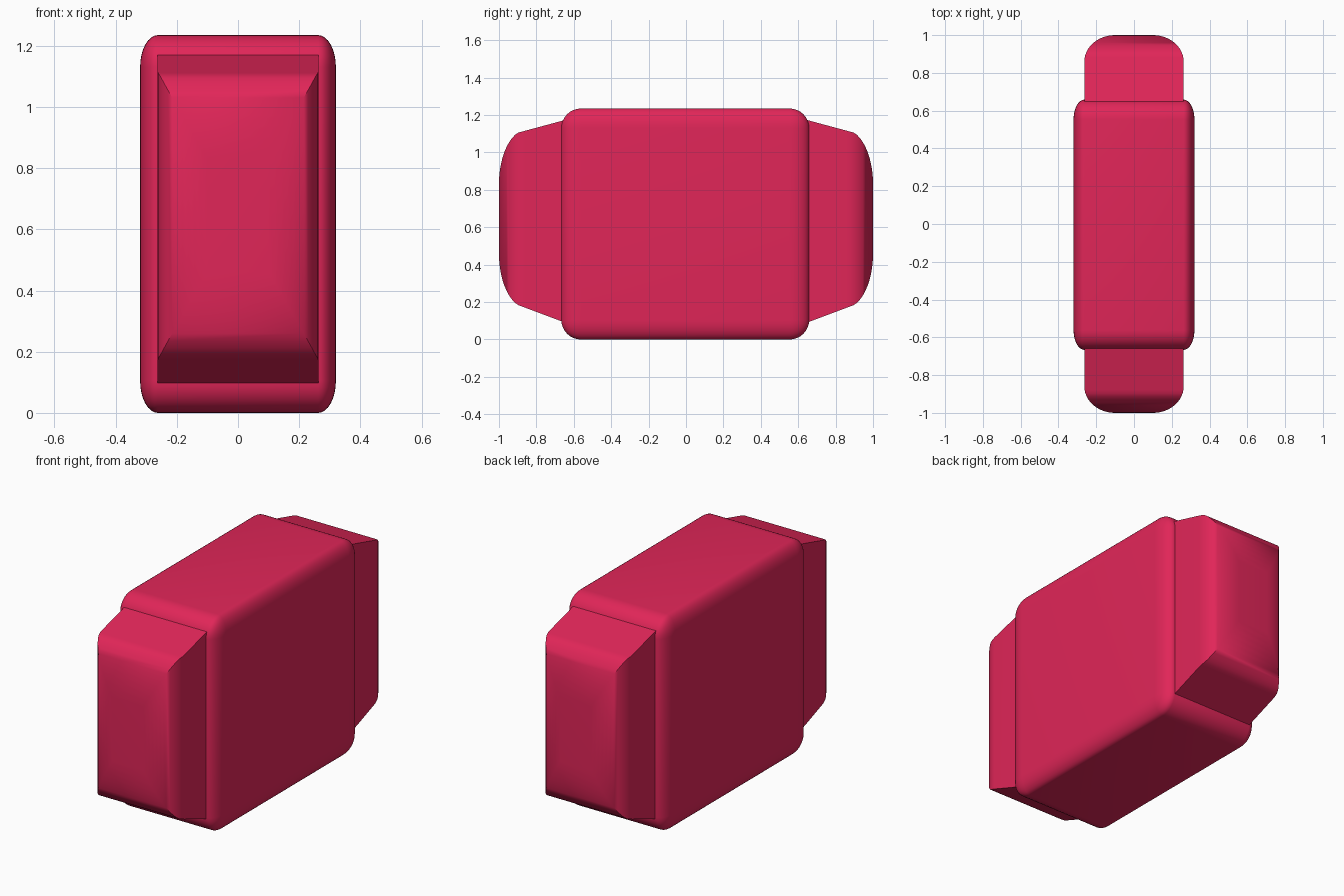
import bpy, bmesh, math
from mathutils import Matrix

if "Cube" in bpy.data.objects:
    bpy.data.objects.remove(bpy.data.objects["Cube"], do_unlink=True)

# Single crimson colour
crimson = bpy.data.materials.new("crimson")
crimson.use_nodes = True
COLOR = (0.75, 0.019, 0.098, 1)
crimson.diffuse_color = COLOR
crimson.node_tree.nodes["Principled BSDF"].inputs["Base Color"].default_value = COLOR


def make_object(name, bm, angle):
    bmesh.ops.recalc_face_normals(bm, faces=bm.faces)
    mesh = bpy.data.meshes.new(name)
    bm.to_mesh(mesh)
    bm.free()
    mesh.materials.append(crimson)
    obj = bpy.data.objects.new(name, mesh)
    bpy.context.collection.objects.link(obj)
    bpy.ops.object.select_all(action='DESELECT')
    obj.select_set(True)
    bpy.context.view_layer.objects.active = obj
    bpy.ops.object.shade_smooth_by_angle(angle=math.radians(angle))
    return obj


def make_body():
    """Rounded box, squeezed sideways so its rounding is narrower in x."""
    squeeze = 0.55
    bm = bmesh.new()
    bmesh.ops.create_cube(bm, size=1)
    bmesh.ops.scale(bm, vec=(0.64 / squeeze, 1.325, 1.235), verts=bm.verts)
    bmesh.ops.bevel(bm, geom=list(bm.edges), offset=0.105, segments=8,
                    profile=0.5, affect='EDGES')
    bmesh.ops.scale(bm, vec=(squeeze, 1, 1), verts=bm.verts)
    bmesh.ops.translate(bm, vec=(0, -0.004, 1.235 / 2), verts=bm.verts)
    make_object("body", bm, 40)


def section(y):
    """Half width, bottom and top of an end block at distance y."""
    side = max(0, (y - 0.86) / 0.14)
    width = 0.1 + 0.163 * math.sqrt(max(0, 1 - side ** 2))
    fall = max(0, (y - 0.85) / 0.15)
    bulge = 0.292 * math.sqrt(max(0, 1 - fall ** 2))
    top, bottom = 1.17 - 0.27 * (y - 0.66), 0.095 + 0.375 * (y - 0.66)
    if y > 0.85:
        top, bottom = min(top, 0.83 + bulge), max(bottom, 0.46 - bulge)
    return width, bottom, top


def make_end(name, sign):
    """Tapered block lofted through rectangles, rounded off at the tip."""
    bm = bmesh.new()
    steps = 12
    depths = [0.58] + [0.86 + 0.14 * math.sin(i / steps * math.pi / 2)
                       for i in range(steps + 1)]
    rings = []
    for y in depths:
        w, lo, hi = section(y)
        rings.append([bm.verts.new((x, y * sign, z))
                      for x, z in ((-w, lo), (w, lo), (w, hi), (-w, hi))])
    for a, b in zip(rings, rings[1:]):
        for i in range(4):
            j = (i + 1) % 4
            bm.faces.new((a[i], a[j], b[j], b[i]))
    bm.faces.new(rings[0])
    bm.faces.new(rings[-1])
    make_object(name, bm, 45)


make_body()
make_end("front_end_block", -1)
make_end("back_end_block", 1)
